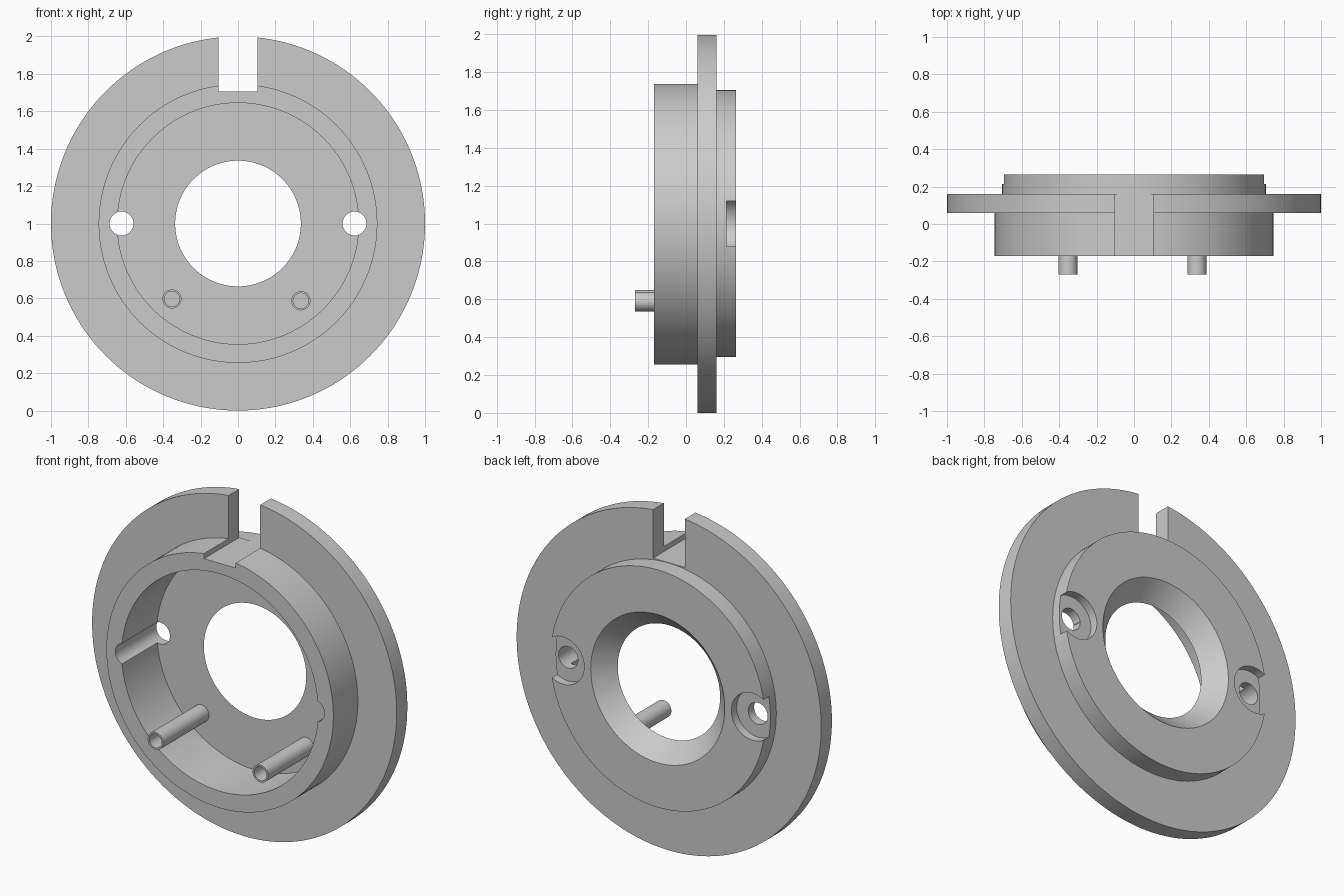
import bpy
import bmesh
import math
from mathutils import Matrix, Vector

cube = bpy.data.objects.get("Cube")
if cube:
    bpy.data.objects.remove(cube, do_unlink=True)

grey = bpy.data.materials.new("plain grey")
grey.use_nodes = True
colour = (0.6, 0.6, 0.6, 1)
grey.diffuse_color = colour
grey.node_tree.nodes["Principled BSDF"].inputs["Base Color"].default_value = colour

CENTRE_Z = 1.0


def add_object(name, bm):
    bmesh.ops.recalc_face_normals(bm, faces=bm.faces)
    mesh = bpy.data.meshes.new(name)
    bm.to_mesh(mesh)
    bm.free()
    mesh.materials.append(grey)
    obj = bpy.data.objects.new(name, mesh)
    bpy.context.collection.objects.link(obj)
    return obj


def lathe(name, profile, x, z, steps):
    """Turn a closed (radius, y) profile around an axis parallel to y."""
    bm = bmesh.new()
    verts = [bm.verts.new((x + r, y, z)) for r, y in profile]
    edges = [bm.edges.new((v, verts[i - 1])) for i, v in enumerate(verts)]
    bmesh.ops.spin(bm, geom=verts + edges, cent=(x, 0, z), axis=(0, 1, 0),
                   angle=math.tau, steps=steps, use_merge=True)
    bmesh.ops.remove_doubles(bm, verts=bm.verts, dist=1e-5)
    return add_object(name, bm)


def rod(name, x, radius, y0, y1):
    bm = bmesh.new()
    place = (Matrix.Translation((x, (y0 + y1) / 2, CENTRE_Z))
             @ Matrix.Rotation(math.pi / 2, 4, "X"))
    bmesh.ops.create_cone(bm, cap_ends=True, segments=48, radius1=radius,
                          radius2=radius, depth=y1 - y0, matrix=place)
    return add_object(name, bm)


def box(name, low, high):
    bm = bmesh.new()
    low, high = Vector(low), Vector(high)
    place = Matrix.Translation((low + high) / 2) @ Matrix.Diagonal((*(high - low), 1))
    bmesh.ops.create_cube(bm, size=1, matrix=place)
    return add_object(name, bm)


def activate(obj):
    bpy.ops.object.select_all(action="DESELECT")
    obj.select_set(True)
    bpy.context.view_layer.objects.active = obj


def cut(target, cutter):
    mod = target.modifiers.new("cut", "BOOLEAN")
    mod.operation = "DIFFERENCE"
    mod.solver = "EXACT"
    mod.object = cutter
    activate(target)
    bpy.ops.object.modifier_apply(modifier=mod.name)
    bpy.data.objects.remove(cutter, do_unlink=True)


# Flanged housing: front rim, flange, rear boss and flared centre bore
housing = lathe("flanged_housing", [
    (0.336, 0.16), (0.645, 0.16), (0.645, -0.17), (0.745, -0.17),
    (0.745, 0.06), (1.0, 0.06), (1.0, 0.16), (0.705, 0.16),
    (0.705, 0.265), (0.44, 0.265)], 0, CENTRE_Z, 144)

# Slot through the top of the flange and rim
cut(housing, box("slot_cutter", (-0.104, -0.4, 1.707), (0.104, 0.4, 2.2)))

# Screw holes with rear counterbores on both sides
for side in (-1, 1):
    cut(housing, rod("hole_cutter", side * 0.623, 0.064, -0.4, 0.4))
    cut(housing, rod("counterbore_cutter", side * 0.623, 0.14, 0.215, 0.4))

# Hollow pegs standing on the pocket floor
tube = [(0.041, -0.27), (0.051, -0.27), (0.051, 0.165), (0.041, 0.165)]
pegs = [lathe("right_peg", tube, -0.353, 0.597, 40),
        lathe("left_peg", tube, 0.336, 0.587, 40)]

for part in [housing] + pegs:
    activate(part)
    bpy.ops.object.shade_smooth_by_angle(angle=math.radians(30))
